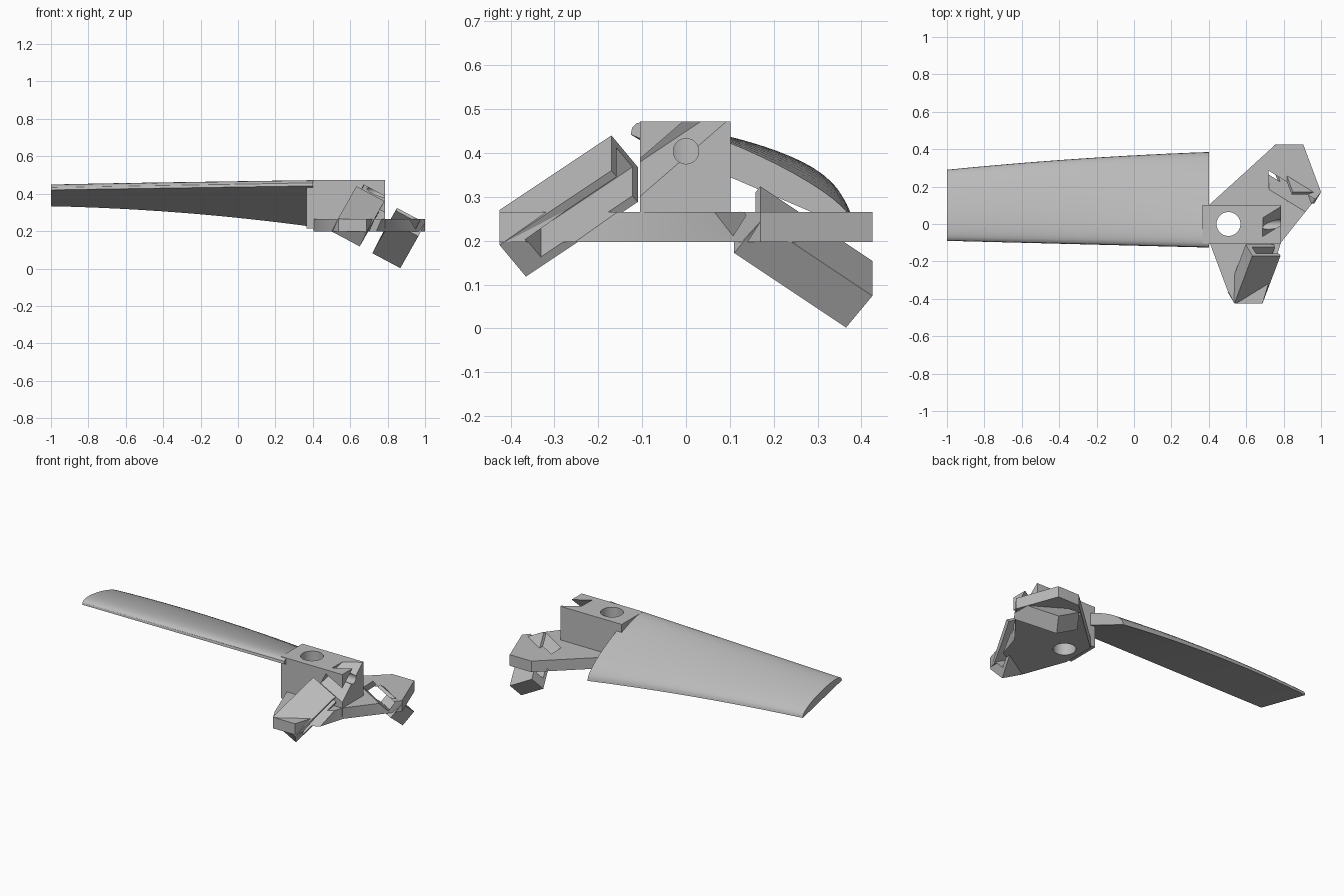
import bpy, bmesh, math
from mathutils import Vector

cube = bpy.data.objects.get("Cube")
if cube:
    bpy.data.objects.remove(cube, do_unlink=True)

grey = bpy.data.materials.new("plain grey")
grey.use_nodes = True
grey.diffuse_color = (0.5, 0.5, 0.5, 1)
grey.node_tree.nodes["Principled BSDF"].inputs["Base Color"].default_value = (0.5, 0.5, 0.5, 1)


def make(name, bm):
    bmesh.ops.recalc_face_normals(bm, faces=bm.faces)
    mesh = bpy.data.meshes.new(name)
    bm.to_mesh(mesh)
    bm.free()
    mesh.materials.append(grey)
    obj = bpy.data.objects.new(name, mesh)
    bpy.context.collection.objects.link(obj)
    return obj


def loft(name, rings):
    """Closed solid through rings with equal point counts."""
    bm = bmesh.new()
    rows = [[bm.verts.new(p) for p in ring] for ring in rings]
    n = len(rows[0])
    for r, s in zip(rows, rows[1:]):
        for i in range(n):
            j = (i + 1) % n
            bm.faces.new((r[i], r[j], s[j], s[i]))
    bm.faces.new(rows[0])
    bm.faces.new(rows[-1])
    return make(name, bm)


def slanted_box(name, origin, axes, ranges):
    """Box along three edge vectors, each with a start and end fraction."""
    a, b, c = axes
    (a0, a1), (b0, b1), (c0, c1) = ranges
    square = [(a0, b0), (a1, b0), (a1, b1), (a0, b1)]
    return loft(name, [[origin + a * u + b * v + c * w for u, v in square] for w in (c0, c1)])


def cylinder(name, start, end, radius, sides=48):
    axis = end - start
    turn = axis.to_track_quat('Z', 'Y')
    circle = [turn @ Vector((radius * math.cos(k * math.tau / sides),
                             radius * math.sin(k * math.tau / sides), 0)) for k in range(sides)]
    return loft(name, [[p + q for q in circle] for p in (start, end)])


def cut(obj, cutters):
    for c in cutters:
        c.hide_render = True
        m = obj.modifiers.new("cut", 'BOOLEAN')
        m.operation, m.solver, m.object = 'DIFFERENCE', 'EXACT', c
    bpy.context.view_layer.update()
    done = bpy.data.meshes.new_from_object(obj.evaluated_get(bpy.context.evaluated_depsgraph_get()))
    obj.modifiers.clear()
    obj.data = done


# Blade: twisted, flat-bottomed section, wider at the hub
def blade_ring(t, steps=20):
    x = -1 + 1.402 * t
    lead = Vector((x, -0.09 - 0.036 * t, 0.42 + 0.022 * t))
    trail = Vector((x, 0.29 + 0.14 * t - 0.045 * t * t, 0.333 - 0.03 * t - 0.08 * t * t))
    thick = 0.055 + 0.023 * t
    ring = []
    for k in range(steps + 1):
        u = (1 - math.cos(math.pi * k / steps)) / 2
        bulge = max(0, 4 * u * (1 - u)) ** 0.4
        ring.append(lead.lerp(trail, u) + Vector((0, 0, thick * bulge)))
    return ring


blade = loft("blade", [blade_ring(k / 12) for k in range(13)])

# Hub block and base plate
hub = slanted_box("hub_block", Vector((0.367, -0.105, 0.215)),
                  (Vector((0.418, 0, 0)), Vector((0, 0.207, 0)), Vector((0, 0, 0.257))),
                  [(0, 1)] * 3)
outline = [(0.405, -0.1), (0.5, -0.355), (0.537, -0.425), (0.687, -0.425), (0.785, -0.1),
           (1.0, 0.17), (0.905, 0.425), (0.757, 0.425), (0.405, 0.105)]
plate = loft("base_plate", [[(x, y, z) for x, y in outline] for z in (0.197, 0.265)])


# Two slanted fin sockets, the rear one mirrored front to back
def socket_axes(side):
    return (Vector((-0.036, side * 0.06, -0.072)),
            Vector((0.15, 0, -0.08)),
            Vector((-0.096, side * -0.255, -0.17)))


front_at, rear_at = Vector((0.633, -0.17, 0.44)), Vector((0.85, 0.17, 0.324))
front = slanted_box("front_fin_socket", front_at, socket_axes(1), [(0, 1)] * 3)
rear = slanted_box("rear_fin_socket", rear_at, socket_axes(-1), [(0, 1)] * 3)
front_slot = slanted_box("front_slot_cutter", front_at, socket_axes(1),
                         [(0.2, 0.8), (0.18, 1.6), (-1.5, 0.82)])
rear_slot = slanted_box("rear_slot_cutter", rear_at, socket_axes(-1),
                        [(0.2, 0.8), (-0.5, 0.82), (-1.5, 0.82)])

# Shaft hole and side pin hole
shaft = cylinder("shaft_cutter", Vector((0.505, 0, 0.1)), Vector((0.505, 0, 0.6)), 0.064)
pin = cylinder("pin_cutter", Vector((0.52, 0, 0.404)), Vector((0.85, 0, 0.404)), 0.029, 32)

cut(hub, [shaft, pin, front_slot])
cut(plate, [shaft, front_slot, rear_slot])
cut(front, [front_slot])
cut(rear, [rear_slot])
for helper in (shaft, pin, front_slot, rear_slot):
    bpy.data.objects.remove(helper, do_unlink=True)

# Smooth the blade and the round holes, keep the edges crisp
bpy.ops.object.select_all(action='DESELECT')
for obj in (blade, hub, plate):
    obj.select_set(True)
bpy.context.view_layer.objects.active = blade
bpy.ops.object.shade_smooth_by_angle(angle=math.radians(30))
